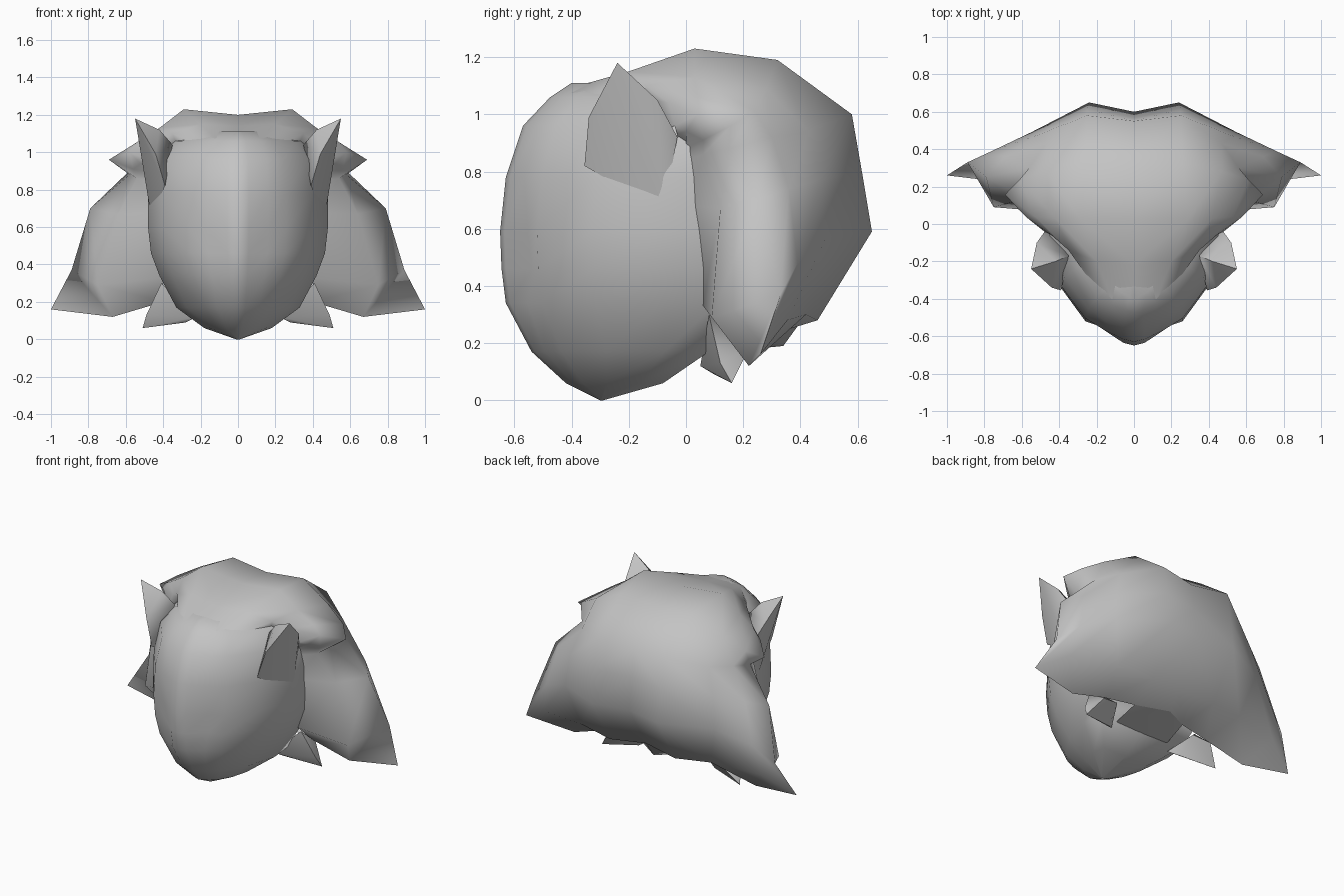
import bpy, bmesh, math
from mathutils import Vector

cube = bpy.data.objects.get("Cube")
if cube:
    bpy.data.objects.remove(cube, do_unlink=True)

grey = bpy.data.materials.new("plain grey")
grey.use_nodes = True
grey.diffuse_color = (0.55, 0.55, 0.55, 1)
grey.node_tree.nodes["Principled BSDF"].inputs["Base Color"].default_value = (0.55, 0.55, 0.55, 1)


def finish(bm, name, angle, mirror=True):
    """Mirror across x, weld, shade and link a mesh."""
    if mirror:
        dup = bmesh.ops.duplicate(bm, geom=bm.verts[:] + bm.edges[:] + bm.faces[:])["geom"]
        for v in [g for g in dup if isinstance(g, bmesh.types.BMVert)]:
            v.co.x = -v.co.x
        bmesh.ops.reverse_faces(bm, faces=[g for g in dup if isinstance(g, bmesh.types.BMFace)])
    bmesh.ops.remove_doubles(bm, verts=bm.verts[:], dist=0.002)
    bmesh.ops.recalc_face_normals(bm, faces=bm.faces[:])
    me = bpy.data.meshes.new(name)
    bm.to_mesh(me)
    bm.free()
    me.materials.append(grey)
    ob = bpy.data.objects.new(name, me)
    bpy.context.collection.objects.link(ob)
    bpy.ops.object.select_all(action='DESELECT')
    ob.select_set(True)
    bpy.context.view_layer.objects.active = ob
    bpy.ops.object.shade_smooth_by_angle(angle=math.radians(angle))


def grid(bm, rows):
    """Skin rows of points with quads."""
    vs = [[bm.verts.new(p) for p in r] for r in rows]
    for a, b in zip(vs, vs[1:]):
        for i in range(len(a) - 1):
            bm.faces.new((a[i], a[i + 1], b[i + 1], b[i]))


def hull(name, points, angle):
    """Solid around a few points, on the left side, with a mirrored twin."""
    for side, s in (("left", 1), ("right", -1)):
        bm = bmesh.new()
        for x, y, z in points:
            bm.verts.new((s * x, y, z))
        res = bmesh.ops.convex_hull(bm, input=bm.verts[:])
        bmesh.ops.delete(bm, geom=[g for g in res["geom_interior"] if isinstance(g, bmesh.types.BMVert)],
                         context='VERTS')
        finish(bm, side + "_" + name, angle, mirror=False)


# Head: level rings given as height, front y, half width, back y, socket depth
levels = [
    (0.00, -0.30, 0.01, -0.29, 0),
    (0.06, -0.42, 0.18, -0.08, 0),
    (0.17, -0.54, 0.33, 0.08, 0),
    (0.34, -0.63, 0.42, 0.11, 0.02),
    (0.46, -0.645, 0.465, 0.11, 0.05),
    (0.59, -0.65, 0.48, 0.11, 0.04),
    (0.78, -0.63, 0.48, 0.11, 0.01),
    (0.96, -0.57, 0.45, 0.11, 0),
    (1.06, -0.475, 0.36, 0.10, 0),
    (1.11, -0.40, 0.20, 0.05, 0),
    (1.11, -0.20, 0.01, -0.10, 0),
]
across = [(0, 0), (0.12, 0.02), (0.34, 0.075), (0.54, 0.17), (0.83, 0.42), (1, 0.75), (0.95, 1), (0, 1)]
rows = []
for z, yf, w, yb, dent in levels:
    row = [Vector((u * w, yf + t * (yb - yf), z)) for u, t in across]
    row[2].y += dent
    rows.append(row)
bm = bmesh.new()
grid(bm, rows)
finish(bm, "head", 75)

# Mane: strips from the centre line outwards, ordered from hairline to nape and underside
shell = [
    [(0, -.43, 1.085), (.12, -.40, 1.075), (.25, -.28, 1.06), (.33, -.12, 1.05), (.42, -.06, .95)],
    [(0, -.22, 1.14), (.20, -.20, 1.15), (.35, -.14, 1.10), (.44, -.06, 1.04), (.48, -.04, .96)],
    [(0, .03, 1.20), (.29, .03, 1.23), (.42, .03, 1.13), (.53, .04, 1.06), (.58, .04, 1.00)],
    [(0, .30, 1.17), (.26, .32, 1.19), (.47, .28, 1.09), (.61, .24, 1.01), (.69, .157, .96)],
    [(0, .55, .98), (.25, .58, 1.0), (.47, .43, .94), (.56, .30, .92), (.58, .15, .88)],
    [(0, .57, .80), (.25, .615, .80), (.53, .47, .77), (.69, .36, .74), (.79, .25, .70)],
    [(0, .60, .59), (.24, .65, .59), (.55, .49, .57), (.76, .39, .48), (.89, .33, .37)],
    [(0, .42, .30), (.24, .46, .28), (.48, .42, .30), (.80, .355, .28), (1.0, .26, .16)],
    [(0, .34, .19), (.19, .23, .215), (.40, .20, .20), (.67, .22, .12), (1.0, .26, .16)],
]
# Front of the side locks: outer edge, swell, edge hidden in the head
front = [
    [(.48, -.04, .96), (.46, -.03, .93), (.42, -.03, .89)],
    [(.58, .04, 1.00), (.52, 0, .94), (.42, 0, .89)],
    [(.69, .157, .96), (.56, .06, .91), (.42, 0, .88)],
    [(.58, .15, .88), (.54, .06, .86), (.42, 0, .84)],
    [(.79, .25, .70), (.64, .12, .67), (.42, .01, .68)],
    [(.89, .33, .37), (.75, .09, .29), (.40, .06, .33)],
    [(1.0, .26, .16), (.67, .22, .12), (.40, .20, .20)],
]
bm = bmesh.new()
grid(bm, shell)
grid(bm, front)
finish(bm, "mane", 85)

# Ears and small lower tufts
hull("ear", [(.55, -.24, 1.18), (.44, -.34, .99), (.39, -.355, .82), (.52, -.10, 1.05), (.47, -.03, .92),
             (.42, -.20, 1.12), (.35, -.17, 1.04), (.38, -.1, .85), (.465, -.08, .66)], 80)
hull("lower_tuft", [(.51, .16, .06), (.41, .08, .30), (.28, .10, .09), (.22, .05, .12),
                    (.49, .12, .13), (.30, .20, .20), (.42, .22, .18)], 60)

# Neck: flat eight-sided base between the jaw and the nape
bm = bmesh.new()
grid(bm, [
    [(0, .34, .19), (.19, .23, .215)],
    [(0, .09, .165), (.20, .08, .165)],
    [(0, -.127, .14), (.13, -.063, .14)],
])
finish(bm, "neck_base", 30)
